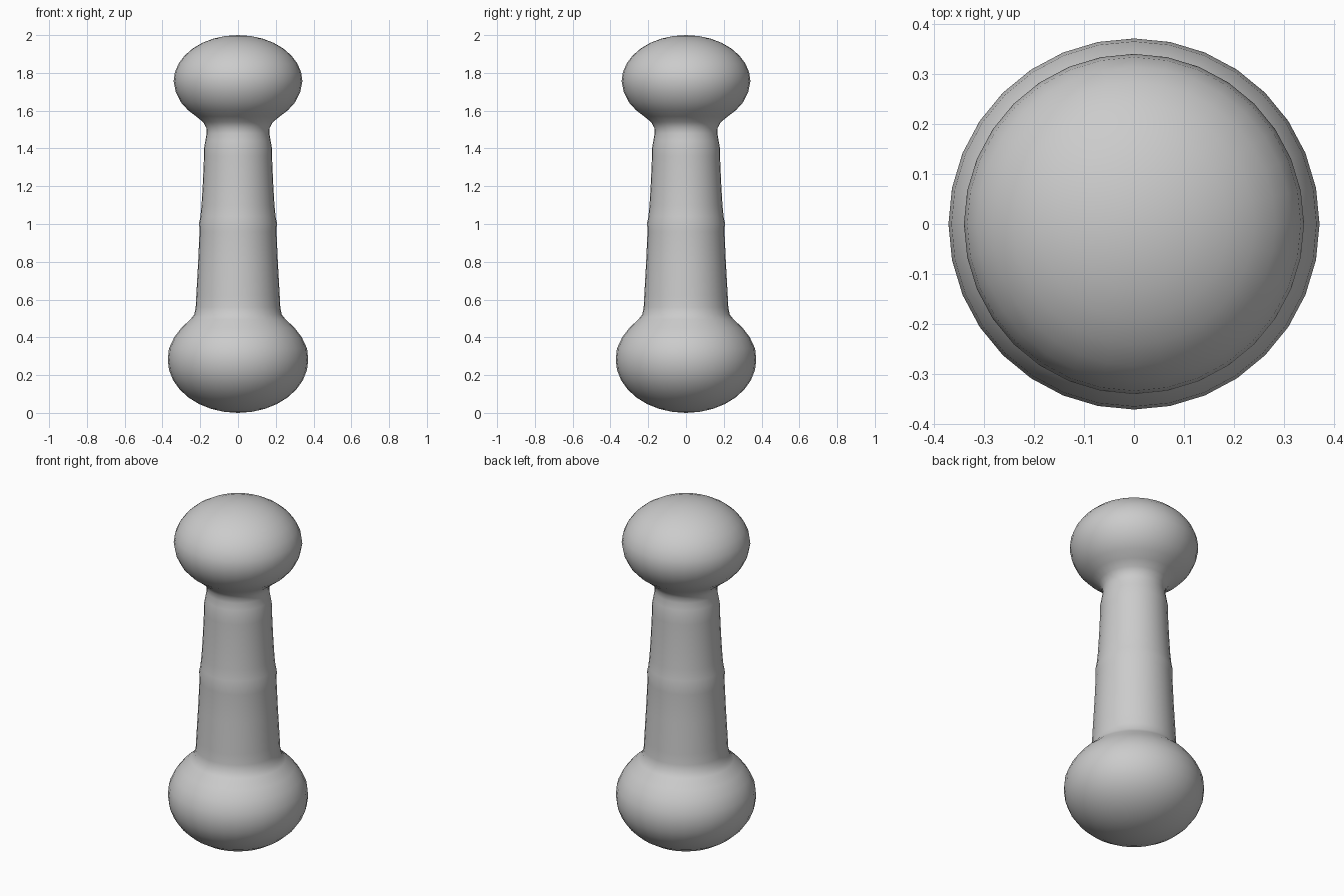
import bpy, bmesh, math

if "Cube" in bpy.data.objects:
    bpy.data.objects.remove(bpy.data.objects["Cube"])

SIDES = 32

# Material: plain grey
grey = bpy.data.materials.new("plain grey")
grey.diffuse_color = (0.6, 0.6, 0.6, 1.0)
grey.use_nodes = True
grey.node_tree.nodes["Principled BSDF"].inputs["Base Color"].default_value = grey.diffuse_color


def arc(radius, height, z, start, end, steps):
    """Quarter ellipse profile points, angles in degrees."""
    pts = []
    for i in range(steps + 1):
        a = math.radians(start + (end - start) * i / steps)
        pts.append((radius * math.cos(a), z + height * math.sin(a)))
    return pts


# Profile from bottom to top: (radius, height)
profile = arc(0.372, 0.28, 0.28, -90, 0, 8)[1:]            # lower knob, underside
profile += [(0.366, 0.34), (0.338, 0.40), (0.30, 0.45),    # lower knob, shoulder
            (0.252, 0.495), (0.232, 0.52), (0.224, 0.56)]
profile += [(0.221, 0.62), (0.211, 0.80), (0.204, 0.96),   # tapered shaft, middle ridge
            (0.206, 1.005), (0.199, 1.04), (0.193, 1.10), (0.186, 1.22),
            (0.180, 1.36), (0.180, 1.40), (0.173, 1.44)]   # collar
profile += [(0.166, 1.48), (0.168, 1.51), (0.185, 1.54),   # neck
            (0.222, 1.57), (0.265, 1.603), (0.303, 1.645), (0.33, 1.70)]
profile += arc(0.341, 0.245, 1.755, 0, 90, 8)[:-1]         # upper knob

# Lathe the profile into one closed body
bm = bmesh.new()
rings = [[bm.verts.new((r * math.cos(2 * math.pi * i / SIDES),
                        r * math.sin(2 * math.pi * i / SIDES), z))
          for i in range(SIDES)] for r, z in profile]
bottom = bm.verts.new((0, 0, 0))
top = bm.verts.new((0, 0, 2))
for i in range(SIDES):
    j = (i + 1) % SIDES
    bm.faces.new((bottom, rings[0][j], rings[0][i]))
    bm.faces.new((top, rings[-1][i], rings[-1][j]))
    for a, b in zip(rings, rings[1:]):
        bm.faces.new((a[i], a[j], b[j], b[i]))
for f in bm.faces:
    f.smooth = True
bmesh.ops.recalc_face_normals(bm, faces=bm.faces)

mesh = bpy.data.meshes.new("knobbed_column")
bm.to_mesh(mesh)
bm.free()
mesh.materials.append(grey)
bpy.context.collection.objects.link(bpy.data.objects.new("knobbed_column", mesh))
